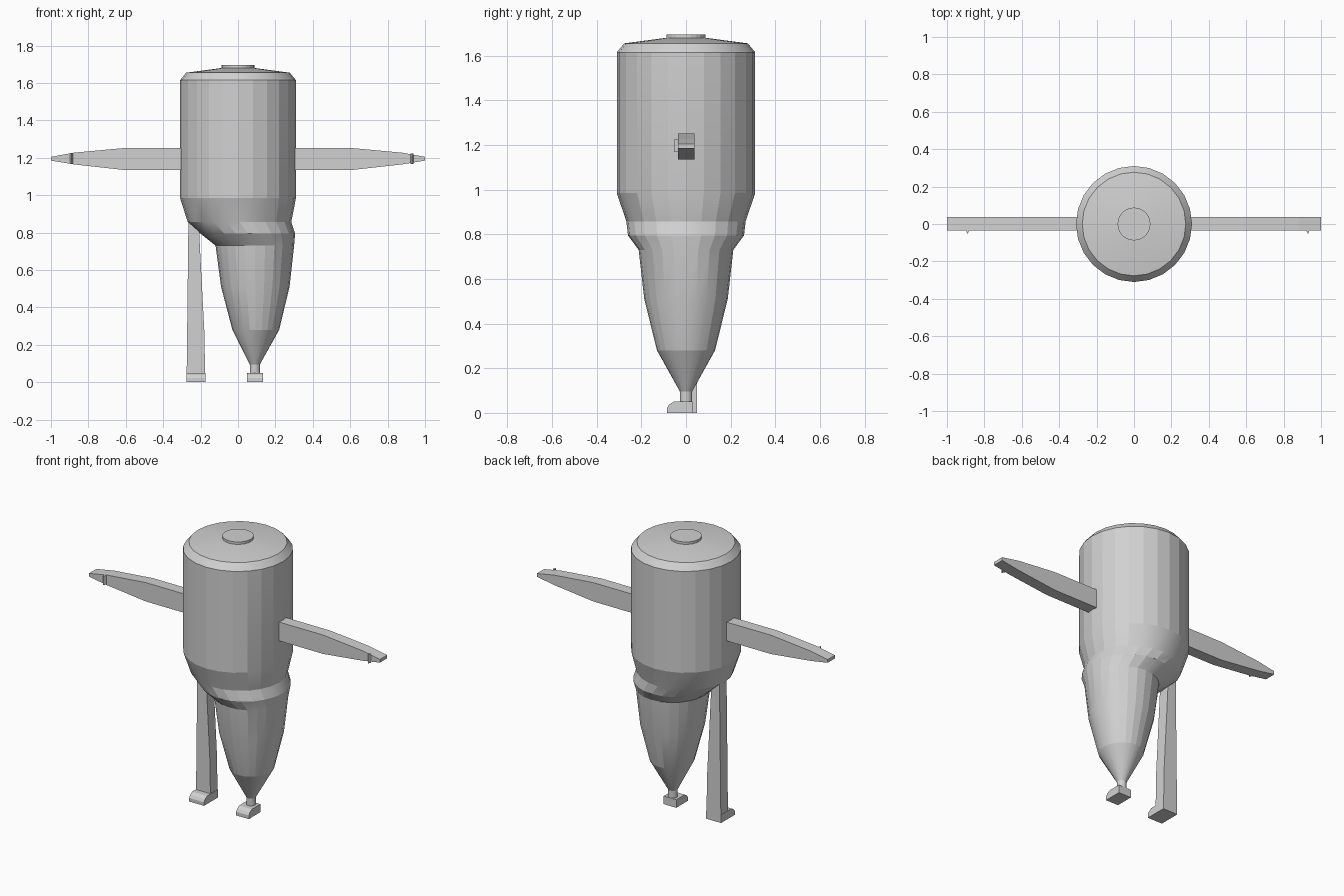
import bpy, bmesh, math

if "Cube" in bpy.data.objects:
    bpy.data.objects.remove(bpy.data.objects["Cube"])

grey = bpy.data.materials.new("light grey")
grey.diffuse_color = (0.64, 0.64, 0.64, 1)
grey.use_nodes = True
grey.node_tree.nodes["Principled BSDF"].inputs["Base Color"].default_value = grey.diffuse_color


def finish(name, bm, smooth=None):
    bmesh.ops.recalc_face_normals(bm, faces=bm.faces)
    mesh = bpy.data.meshes.new(name)
    bm.to_mesh(mesh)
    bm.free()
    mesh.materials.append(grey)
    obj = bpy.data.objects.new(name, mesh)
    bpy.context.collection.objects.link(obj)
    if smooth:
        bpy.ops.object.select_all(action='DESELECT')
        obj.select_set(True)
        bpy.context.view_layer.objects.active = obj
        bpy.ops.object.shade_smooth_by_angle(angle=math.radians(smooth))
    return obj


def loft(name, rings, sides=24, smooth=14.5):
    """Capped stack of ellipses: (centre x, radius x, radius y, z)."""
    bm = bmesh.new()
    loops = []
    for cx, rx, ry, z in rings:
        angles = [2 * math.pi * i / sides for i in range(sides)]
        loops.append([bm.verts.new((cx + rx * math.cos(a), ry * math.sin(a), z)) for a in angles])
    for low, high in zip(loops, loops[1:]):
        for i in range(sides):
            j = (i + 1) % sides
            bm.faces.new((low[i], low[j], high[j], high[i]))
    bm.faces.new(loops[0][::-1])
    bm.faces.new(loops[-1])
    return finish(name, bm, smooth)


def prism(name, profile, axis, start, end):
    """Extrude a 2D profile along x (profile is y,z), y (x,z) or z (x,y)."""
    bm = bmesh.new()

    def point(p, t):
        return {'x': (t, p[0], p[1]), 'y': (p[0], t, p[1]), 'z': (p[0], p[1], t)}[axis]
    a = [bm.verts.new(point(p, start)) for p in profile]
    b = [bm.verts.new(point(p, end)) for p in profile]
    bm.faces.new(a)
    bm.faces.new(b[::-1])
    for i in range(len(a)):
        j = (i + 1) % len(a)
        bm.faces.new((a[i], b[i], b[j], a[j]))
    return finish(name, bm)


# Barrel body flowing into the offset tapering leg
loft("body", [
    (0.09, 0.027, 0.027, 0.04),
    (0.09, 0.027, 0.027, 0.095),
    (0.095, 0.125, 0.13, 0.28),
    (0.0925, 0.183, 0.187, 0.51),
    (0.09, 0.21, 0.212, 0.73),
    (0.0525, 0.253, 0.26, 0.795),
    (0.008, 0.277, 0.267, 0.857),
    (0, 0.31, 0.31, 0.985),
    (0, 0.31, 0.31, 1.615),
    (0, 0.277, 0.277, 1.655),
    (0, 0.088, 0.088, 1.68),
])

# Flat cap on top
loft("top_cap", [(0, 0.088, 0.088, 1.67), (0, 0.088, 0.088, 1.695)])

# Tapering arms, each with a small thumb ridge on the front
for side, name, ridge in ((-1, "left", 0.89), (1, "right", 0.93)):
    outline = [(0.25, 1.135), (0.61, 1.135), (0.88, 1.165), (1.0, 1.185),
               (1.0, 1.205), (0.88, 1.227), (0.61, 1.252), (0.25, 1.252)]
    prism(name + "_arm", [(side * x, z) for x, z in outline], 'y', -0.035, 0.037)
    prism(name + "_thumb_ridge",
          [(side * ridge - 0.009, -0.034), (side * ridge + 0.009, -0.034),
           (side * ridge, -0.053)], 'z', 1.168, 1.224)

# Thin straight leg
prism("thin_leg", [(-0.275, 0), (-0.175, 0), (-0.18, 0.27), (-0.205, 0.75),
                   (-0.21, 0.87), (-0.265, 0.87)], 'y', -0.02, 0.05)

# Feet with rounded toes
toe = [(-0.085, 0), (-0.085, 0.022), (-0.075, 0.038), (-0.055, 0.05)]
prism("thin_leg_foot", toe + [(0.05, 0.05), (0.05, 0)], 'x', -0.276, -0.174)
prism("body_foot", toe + [(0.028, 0.05), (0.028, 0)], 'x', 0.047, 0.134)
